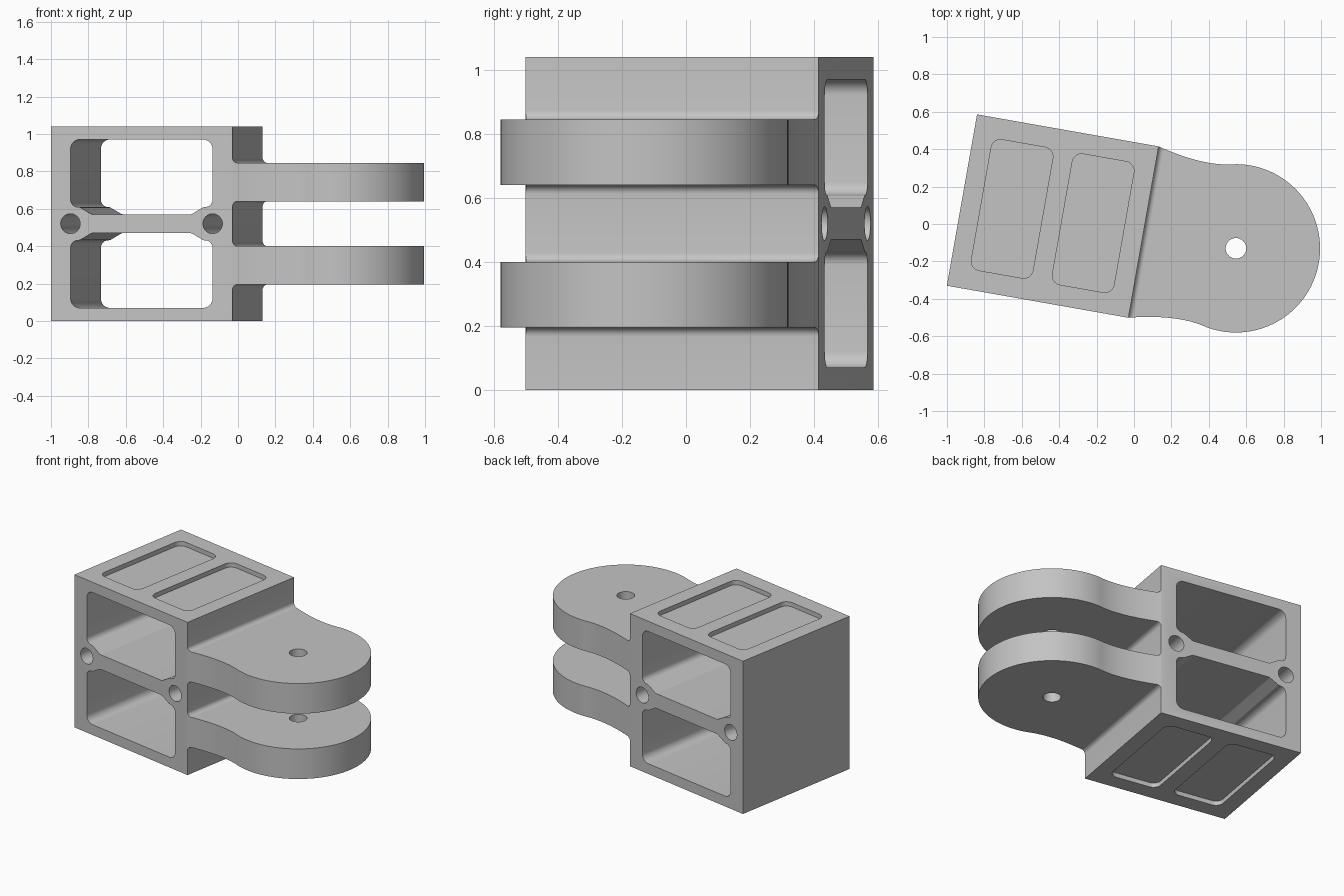
import bpy, bmesh, math
from mathutils import Vector

cube = bpy.data.objects.get("Cube")
if cube:
    bpy.data.objects.remove(cube, do_unlink=True)

HALF_W, HALF_D, H = 0.4925, 0.465, 1.04   # block half width, half depth, height
LUG_X, LUG_R, MID = 0.995, 0.45, H / 2


def fillet(corners, steps=8):
    """Round the corners (x, y, radius) of a convex or concave polygon."""
    out = []
    for i, (x, y, r) in enumerate(corners):
        p = Vector((x, y))
        a = (Vector(corners[i - 1][:2]) - p).normalized()
        b = (Vector(corners[(i + 1) % len(corners)][:2]) - p).normalized()
        if r == 0:
            out.append(p)
            continue
        half = a.angle(b) / 2
        c = p + (a + b).normalized() * r / math.sin(half)
        start = p + a * r / math.tan(half) - c
        sweep = (p + b * r / math.tan(half) - c).angle_signed(start)
        for k in range(steps + 1):
            t = sweep * k / steps
            out.append(c + Vector((start.x * math.cos(t) - start.y * math.sin(t),
                                   start.x * math.sin(t) + start.y * math.cos(t))))
    return out


def rect(x0, x1, y0, y1, r):
    return fillet([(x0, y0, r), (x1, y0, r), (x1, y1, r), (x0, y1, r)])


def circle(x, y, r, n=40):
    return [Vector((x + r * math.cos(math.tau * k / n), y + r * math.sin(math.tau * k / n)))
            for k in range(n)]


def prism(name, pts, lo, hi, axis):
    """Extrude a flat outline along z (outline in x, y) or y (outline in x, z)."""
    bm = bmesh.new()
    place = (lambda p, h: (p.x, p.y, h)) if axis == "z" else (lambda p, h: (p.x, h, p.y))
    rings = [[bm.verts.new(place(p, h)) for p in pts] for h in (lo, hi)]
    for ring in rings:
        bm.faces.new(ring)
    n = len(pts)
    for i in range(n):
        j = (i + 1) % n
        bm.faces.new((rings[0][i], rings[0][j], rings[1][j], rings[1][i]))
    bmesh.ops.recalc_face_normals(bm, faces=bm.faces)
    mesh = bpy.data.meshes.new(name)
    bm.to_mesh(mesh)
    bm.free()
    obj = bpy.data.objects.new(name, mesh)
    bpy.context.collection.objects.link(obj)
    return obj


# Plan outline: block, concave necks and round lug end
join = Vector((0.895, 0.438))
start, ctrl = Vector((HALF_W, HALF_D)), Vector((0.74, 0.403))
neck = [start * (1 - t) ** 2 + ctrl * 2 * t * (1 - t) + join * t * t
        for t in [k / 16 for k in range(17)]]
ang = math.atan2(join.y, join.x - LUG_X)
end = [Vector((LUG_X + LUG_R * math.cos(a), LUG_R * math.sin(a)))
       for a in [ang * (1 - k / 32) for k in range(1, 33)]]
side = [Vector((-HALF_W, HALF_D))] + neck + end
outline = side + [Vector((p.x, -p.y)) for p in reversed(side[:-1])]
body = prism("hinge_block", outline, 0, H, "z")

cutters = []


def cut(name, pts, lo, hi, axis):
    cutters.append(prism(name, pts, lo, hi, axis))


# Gaps above, between and below the two lugs, with filleted roots
for lo, hi in ((-0.5, 0.195), (0.4, 0.64), (0.845, 1.5)):
    cut("lug_gap", rect(HALF_W + 0.001, 1.8, lo, hi, 0.028), -1, 1, "y")

# Pivot hole
cut("pivot_hole", circle(LUG_X, 0, 0.055), -0.2, H + 0.2, "z")

# Two through windows with the corners thickened around the bolt holes
half = [(0.385, 0.07, 0.05), (0.385, 0.428, 0.04), (0.335, 0.432, 0.015), (0.27, 0.47, 0.03)]
window = half + [(-x, z, r) for x, z, r in reversed(half)]
cut("lower_window", fillet(window), -1, 1, "y")
cut("upper_window", fillet([(x, H - z, r) for x, z, r in window]), -1, 1, "y")

for s in (-1, 1):
    # Bolt holes through the depth
    cut("bolt_hole", circle(s * 0.386, MID, 0.053), -1, 1, "y")
    # Shallow pockets on top and bottom
    x0, x1 = sorted((s * 0.053, s * 0.387))
    for lo, hi in ((-0.1, 0.03), (H - 0.03, H + 0.1)):
        cut("pocket", rect(x0, x1, -0.355, 0.355, 0.05), lo, hi, "z")

# Apply the cuts
for c in cutters:
    mod = body.modifiers.new(c.name, "BOOLEAN")
    mod.operation, mod.solver, mod.object = "DIFFERENCE", "EXACT", c
bpy.context.view_layer.update()
graph = bpy.context.evaluated_depsgraph_get()
final = bpy.data.meshes.new_from_object(body.evaluated_get(graph))
body.modifiers.clear()
body.data = final
for c in cutters:
    bpy.data.objects.remove(c, do_unlink=True)

# Turn and place the part
body.rotation_euler.z = math.radians(-10)
body.location = (-0.435, 0.0425, 0)

# Single grey material
grey = bpy.data.materials.new("plain_grey")
grey.use_nodes = True
colour = (0.55, 0.55, 0.55, 1)
grey.diffuse_color = colour
grey.node_tree.nodes["Principled BSDF"].inputs["Base Color"].default_value = colour
final.materials.clear()
final.materials.append(grey)

bpy.ops.object.select_all(action="DESELECT")
body.select_set(True)
bpy.context.view_layer.objects.active = body
bpy.ops.object.shade_smooth_by_angle(angle=math.radians(30))
